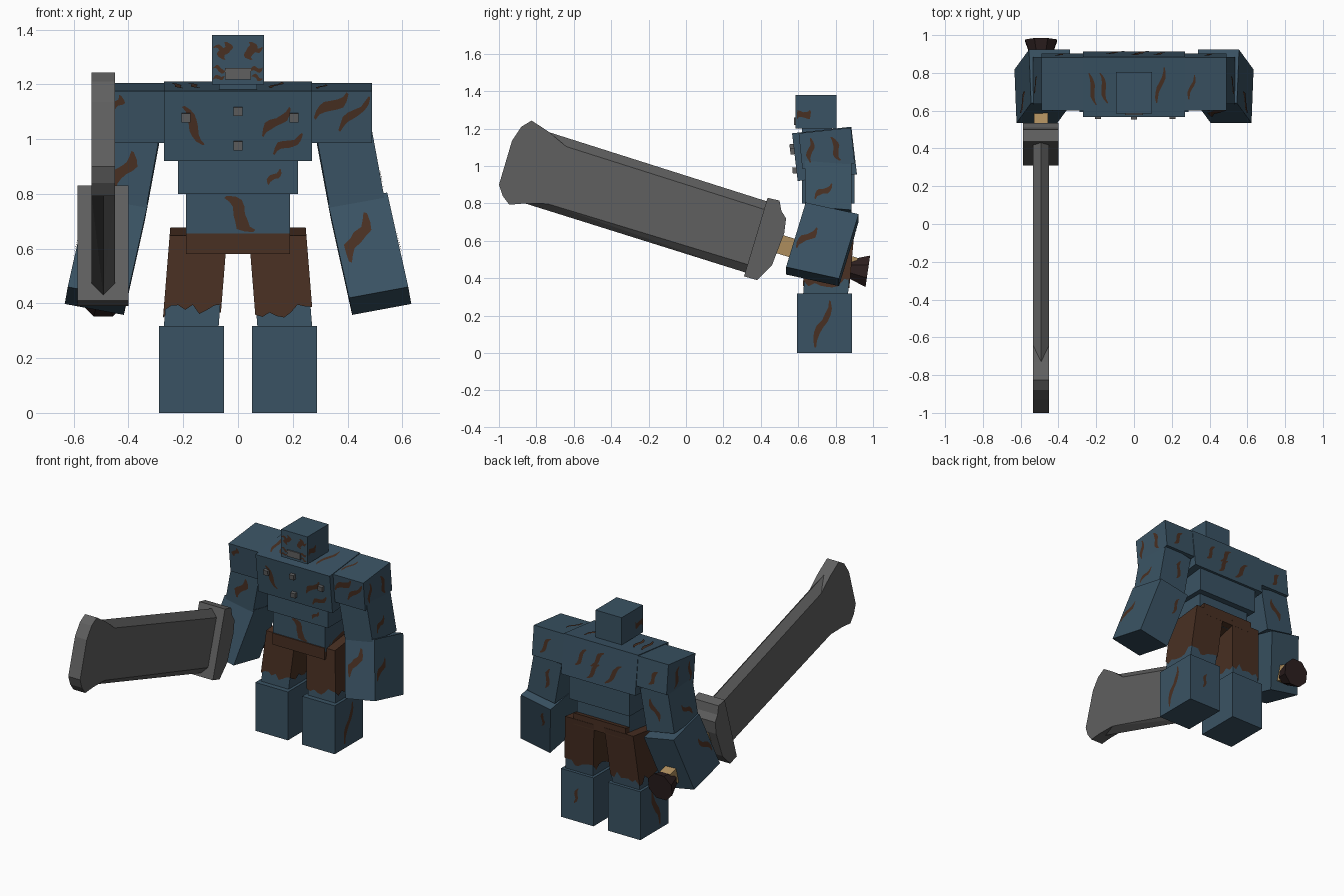
import bpy, bmesh, math, random
from mathutils import Vector, Matrix
from mathutils.bvhtree import BVHTree

random.seed(4)
if "Cube" in bpy.data.objects:
    bpy.data.objects.remove(bpy.data.objects["Cube"], do_unlink=True)


def material(name, r, g, b):
    m = bpy.data.materials.new(name)
    m.use_nodes = True
    m.diffuse_color = (r, g, b, 1)
    m.node_tree.nodes["Principled BSDF"].inputs["Base Color"].default_value = (r, g, b, 1)
    return m


BLUE = material("slate blue skin", 0.042, 0.086, 0.126)
BROWN = material("rust brown", 0.066, 0.029, 0.016)
GREY = material("iron grey", 0.115, 0.115, 0.115)
CREAM = material("grip tan", 0.42, 0.27, 0.11)
DARK = material("dark pommel", 0.026, 0.014, 0.014)
trees = {}


def finish(name, bm, mat, fix_normals=True):
    if fix_normals:
        bmesh.ops.recalc_face_normals(bm, faces=bm.faces)
    trees[name] = BVHTree.FromBMesh(bm)
    me = bpy.data.meshes.new(name)
    bm.to_mesh(me)
    bm.free()
    me.materials.append(mat)
    ob = bpy.data.objects.new(name, me)
    bpy.context.collection.objects.link(ob)
    return ob


def box(name, corner, u, v, w, mat, s=1):
    """Box from one corner and three edge vectors; s = -1 mirrors it in x."""
    c, u, v, w = (Vector((p[0] * s, p[1], p[2])) for p in (corner, u, v, w))
    mid = c + (u + v + w) / 2
    m = Matrix((u, v, w)).transposed().to_4x4()
    m.translation = mid
    bm = bmesh.new()
    bmesh.ops.create_cube(bm, size=1, matrix=m)
    return finish(name, bm, mat)


def prism(name, pts, x0, x1, mat):
    """Side profile of (y, z) points extruded along x."""
    bm = bmesh.new()
    f = bm.faces.new([bm.verts.new((x0, y, z)) for y, z in pts])
    ext = bmesh.ops.extrude_face_region(bm, geom=[f])
    bmesh.ops.translate(bm, vec=(x1 - x0, 0, 0),
                        verts=[g for g in ext["geom"] if isinstance(g, bmesh.types.BMVert)])
    return finish(name, bm, mat)


def wedge(name, base, ridge, x0, x1, mat):
    """Sharpened edge: a wide base line narrowing to a ridge line."""
    bm = bmesh.new()
    for y, z in base:
        bm.verts.new((x0, y, z))
        bm.verts.new((x1, y, z))
    for y, z in ridge:
        bm.verts.new(((x0 + x1) / 2, y, z))
    bmesh.ops.convex_hull(bm, input=bm.verts)
    bmesh.ops.dissolve_limit(bm, angle_limit=0.02, verts=bm.verts, edges=bm.edges)
    return finish(name, bm, mat)


# Head and trunk
box("head", (-.095, .585, 1.20), (.19, 0, 0), (0, .22, 0), (0, 0, .18), BLUE)
box("neck", (-.07, .62, 1.12), (.14, 0, 0), (0, .16, 0), (0, 0, .09), BLUE)
box("chest", (-.27, .597, .92), (.54, 0, 0), (0, .317, .035), (0, -.03, .255), BLUE)
box("midriff", (-.22, .62, .80), (.44, 0, 0), (0, .28, 0), (0, 0, .16), BLUE)
box("waist", (-.19, .635, .63), (.38, 0, 0), (0, .225, 0), (0, 0, .20), BLUE)
box("hips", (-.19, .63, .58), (.38, 0, 0), (0, .27, .06), (0, 0, .075), BROWN)


def trouser_leg(name, s):
    """Shell around the thigh with a torn hem."""
    n, e = 8, .005
    corners = [(0, 0), (1, 0), (1, 1), (0, 1)]
    bm = bmesh.new()
    top, hem = [], []
    for k in range(4):
        a, b = Vector(corners[k]), Vector(corners[(k + 1) % 4])
        for i in range(n):
            p = a.lerp(b, i / n)
            for ring, z in ((top, .648 + .03 * p.y), (hem, .375 + random.uniform(-.03, .025))):
                t = (.645 - z) / .335
                x = .045 + .027 * t - e + p.x * (.2 + 2 * e)
                y = .655 - .03 * t - e + p.y * (.24 + 2 * e)
                ring.append(bm.verts.new((s * x, y, z)))
    for i in range(4 * n):
        j = (i + 1) % (4 * n)
        bm.faces.new((top[i], top[j], hem[j], hem[i]))
    bm.faces.new(top)
    return finish(name, bm, BROWN)


# Limbs, mirrored
for side, s in (("left", 1), ("right", -1)):
    box(side + "_shoulder", (.27, .622, .985), (.22, 0, 0), (0, .28, .03), (0, -.02, .19), BLUE, s)
    box(side + "_upper_arm", (.335, .635, .75), (.2, 0, .035), (0, .25, -.02), (-.05, 0, .27), BLUE, s)
    box(side + "_forearm", (.406, .535, .42), (.216, 0, .04), (.011, .283, -.062),
        (-.077, .105, .345), BLUE, s)
    box(side + "_thigh", (.072, .625, .30), (.2, 0, 0), (0, .24, 0), (-.027, .03, .345), BLUE, s)
    trouser_leg(side + "_trouser", s)
    box(side + "_shin", (.052, .593, 0), (.237, 0, 0), (0, .294, 0), (0, 0, .318), BLUE, s)

# Chest studs and mouth plate
for i, (x, z, y) in enumerate([(-.19, 1.077, .577), (0, 1.10, .574), (.205, 1.077, .577), (0, .975, .589)]):
    box("chest_stud_%d" % i, (x - .016, y - .018, z - .016), (.032, 0, 0), (0, .03, .003),
        (0, -.003, .032), GREY)
box("mouth_plate", (-.048, .578, 1.218), (.096, 0, 0), (0, .008, 0), (0, 0, .042), GREY)

# Great sword: flared blade, two ground edges, guard, grip, pommel
X0, X1 = -.535, -.449
prism("blade", [(-1, .90), (-.985, .95), (-.93, 1.136), (-.88, 1.21), (-.825, 1.243), (-.73, 1.18),
                (-.64, 1.104), (.425, .766), (.34, .47), (-.74, .798), (-.86, .80), (-.945, .793),
                (-.98, .84)], X0, X1, GREY)
wedge("blade_back_edge", [(-.64, 1.104), (.425, .766)], [(-.73, 1.18), (.436, .81)], X0, X1, GREY)
wedge("blade_cutting_edge", [(-.74, .798), (.34, .47)], [(-.86, .80), (.32, .43)], X0, X1, GREY)
prism("sword_guard", [(.436, .83), (.50, .815), (.51, .76), (.535, .72), (.525, .64), (.46, .47),
                      (.38, .39), (.31, .41)], -.587, -.40, GREY)
box("sword_grip", (-.53, .48, .535), (.076, 0, 0), (0, .41, -.125), (0, .03, .098), CREAM)
a, b = Vector((-.492, .87, .452)), Vector((-.492, .972, .437))
bm = bmesh.new()
rot = (b - a).to_track_quat('Z', 'Y').to_matrix().to_4x4() @ Matrix.Rotation(math.pi / 8, 4, 'Z')
bmesh.ops.create_cone(bm, cap_ends=True, segments=8, radius1=.053, radius2=.092,
                      depth=(b - a).length, matrix=Matrix.Translation((a + b) / 2) @ rot)
finish("sword_pommel", bm, DARK)

# Scars: ragged slivers laid on the skin along a viewing direction
VIEWS = {"front": (lambda p, q: (p, -3, q), (0, 1, 0)), "back": (lambda p, q: (p, 3, q), (0, -1, 0)),
         "left": (lambda p, q: (3, p, q), (-1, 0, 0)), "right": (lambda p, q: (-3, p, q), (1, 0, 0)),
         "top": (lambda p, q: (p, q, 3), (0, 0, -1))}
scar_bm = bmesh.new()


def scar(part, view, p0, q0, p1, q1, width):
    place, ray = VIEWS[view]
    ray = Vector(ray)
    p, q = Vector((p0, q0)), Vector((p1, q1))
    side = Vector((-(q - p).y, (q - p).x)).normalized()
    _, normal, _, _ = trees[part].ray_cast(Vector(place(*((p + q) / 2))), ray)
    if normal is None:
        return
    outline = []
    steps = [i / 7 for i in range(8)]
    for sign, ts in ((1, steps), (-1, steps[::-1])):
        for t in ts:
            half = width / 2 * (.25 + .75 * math.sin(math.pi * t)) * random.uniform(.7, 1.15)
            bend = width * .35 * math.sin(2 * math.pi * t)
            pt = p.lerp(q, t) + side * (sign * half + bend)
            loc, nor, _, _ = trees[part].ray_cast(Vector(place(*pt)), ray)
            if loc and nor.dot(normal) > .99:
                outline.append(scar_bm.verts.new(loc + normal * .004))
    if len(outline) > 2:
        f = scar_bm.faces.new(outline)
        f.normal_update()
        if f.normal.dot(normal) < 0:
            f.normal_flip()


for args in [
    ("chest", "front", -.20, 1.12, -.125, .98, .035), ("chest", "front", .09, 1.01, .19, 1.115, .035),
    ("chest", "front", .13, .945, .235, 1.02, .035), ("midriff", "front", .11, .835, .155, .89, .025),
    ("waist", "front", -.045, .79, .06, .665, .055),
    ("left_shoulder", "front", .28, 1.075, .40, 1.168, .04),
    ("left_shoulder", "front", .37, 1.03, .48, 1.155, .03),
    ("left_forearm", "front", .41, .55, .465, .73, .05),
    ("right_shoulder", "front", -.455, 1.10, -.43, 1.16, .035),
    ("right_upper_arm", "front", -.45, .82, -.385, .955, .05),
    ("chest", "top", -.24, .80, -.20, .63, .025), ("chest", "top", -.18, .80, -.14, .64, .025),
    ("chest", "top", .12, .64, .16, .83, .025),
    ("left_shoulder", "top", .29, .66, .32, .79, .02),
    ("chest", "back", .17, 1.04, .10, 1.15, .03), ("chest", "back", .06, 1.06, -.03, 1.16, .03),
    ("chest", "back", .08, .98, 0, 1.08, .03), ("chest", "back", -.05, .98, -.16, 1.11, .03),
    ("left_shoulder", "back", .43, 1.05, .36, 1.15, .03),
    ("left_upper_arm", "back", .40, .82, .37, .95, .03),
    ("left_forearm", "back", .43, .56, .40, .66, .025),
    ("right_upper_arm", "back", -.36, .95, -.43, .82, .035),
    ("right_shoulder", "back", -.36, 1.05, -.42, 1.14, .03),
    ("left_shin", "back", .19, .12, .16, .22, .025),
]:
    scar(*args)
for view in ("left", "right"):
    for args in [("shoulder", .665, 1.02, .665, 1.15, .03), ("shoulder", .775, 1.155, .825, 1.03, .035),
                 ("upper_arm", .69, .825, .78, .905, .035), ("forearm", .59, .563, .70, .67, .04),
                 ("shin", .69, .03, .77, .28, .04)]:
        scar(view + "_" + args[0], view, *args[1:])
    scar("head", view, .595, 1.255, .665, 1.295, .045)
for s in (1, -1):
    # Eye sockets and cheek marks
    for p0, q0, p1, q1, w in [(.05, 1.29, .045, 1.355, .04), (.09, 1.335, .03, 1.32, .022),
                              (.09, 1.26, .045, 1.25, .02), (.09, 1.22, .05, 1.23, .016)]:
        scar("head", "front", s * p0, q0, s * p1, q1, w)
finish("scars", scar_bm, BROWN, False)
